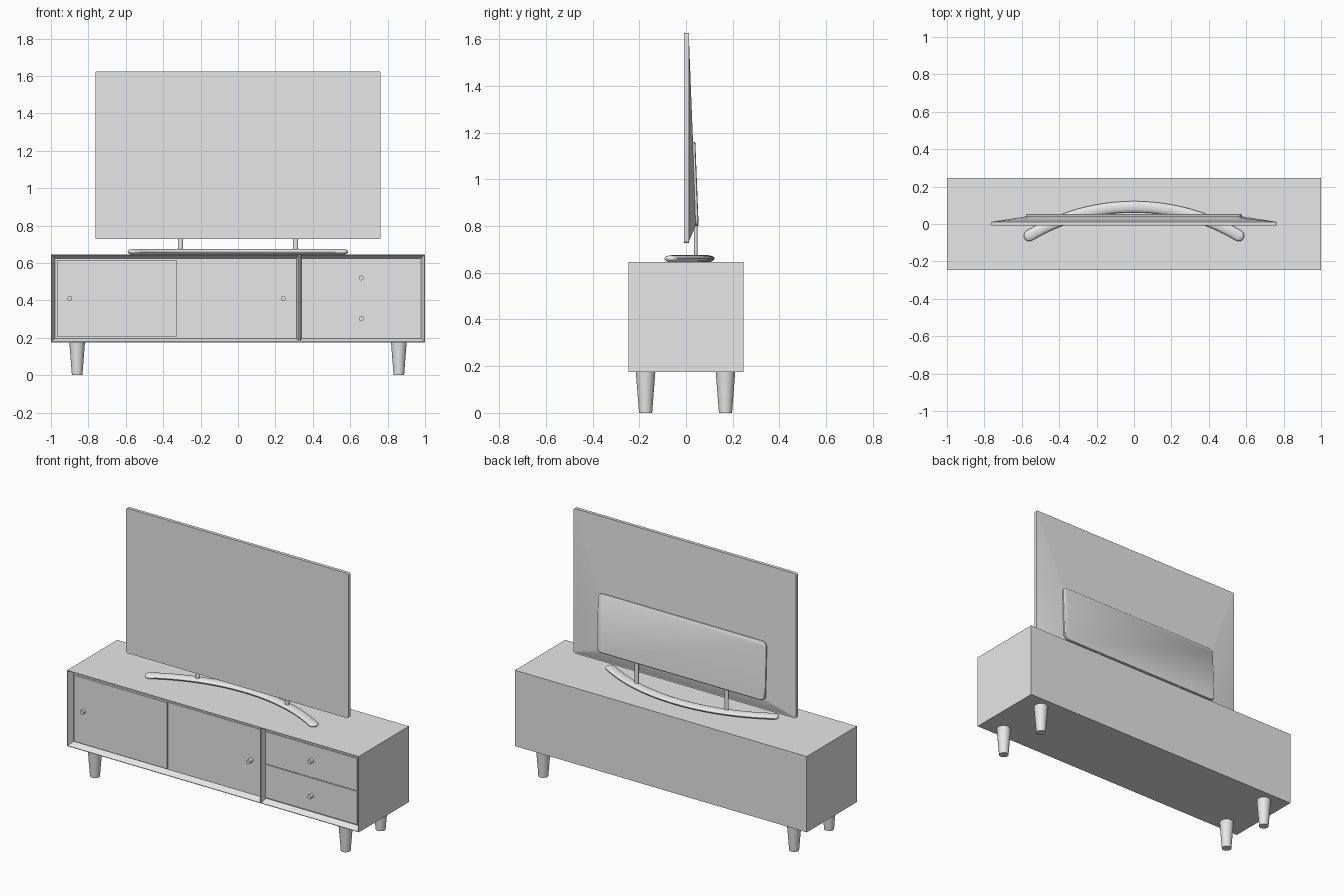
import bpy, bmesh, math
from mathutils import Matrix, Vector

cube = bpy.data.objects.get("Cube")
if cube:
    bpy.data.objects.remove(cube, do_unlink=True)

grey = bpy.data.materials.new("light_grey")
grey.use_nodes = True
grey.diffuse_color = (0.8, 0.8, 0.8, 1)
grey.node_tree.nodes["Principled BSDF"].inputs["Base Color"].default_value = (0.8, 0.8, 0.8, 1)


def finish(name, bm, smooth=False):
    bmesh.ops.recalc_face_normals(bm, faces=bm.faces)
    mesh = bpy.data.meshes.new(name)
    bm.to_mesh(mesh)
    bm.free()
    mesh.materials.append(grey)
    obj = bpy.data.objects.new(name, mesh)
    bpy.context.collection.objects.link(obj)
    if smooth:
        bpy.ops.object.select_all(action='DESELECT')
        obj.select_set(True)
        bpy.context.view_layer.objects.active = obj
        bpy.ops.object.shade_smooth_by_angle(angle=math.radians(35))
    return obj


def box_mesh(x0, x1, y0, y1, z0, z1):
    bm = bmesh.new()
    size = Matrix.Diagonal((x1 - x0, y1 - y0, z1 - z0, 1))
    centre = Matrix.Translation(((x0 + x1) / 2, (y0 + y1) / 2, (z0 + z1) / 2))
    bmesh.ops.create_cube(bm, size=1, matrix=centre @ size)
    return bm


def cylinder(name, place, r_start, r_end, length, turn=Matrix(), flat=1):
    bm = bmesh.new()
    bmesh.ops.create_cone(bm, cap_ends=True, segments=32, radius1=r_start, radius2=r_end,
                          depth=length, matrix=Matrix.Translation(place) @ turn
                          @ Matrix.Diagonal((1, flat, 1, 1)))
    return finish(name, bm, True)


def loft(name, rings, smooth=True):
    bm = bmesh.new()
    loops = [[bm.verts.new(p) for p in ring] for ring in rings]
    n = len(loops[0])
    for a, b in zip(loops, loops[1:]):
        for i in range(n):
            bm.faces.new((a[i], a[(i + 1) % n], b[(i + 1) % n], b[i]))
    bm.faces.new(loops[0])
    bm.faces.new(loops[-1])
    return finish(name, bm, smooth)


def rounded_rect(half_w, z0, z1, r, y_bottom, y_top, steps=6):
    """Rounded rectangle in xz whose y leans from y_bottom to y_top."""
    ring = []
    corners = ((1, z1), (-1, z1), (-1, z0), (1, z0))
    for k, (side, z) in enumerate(corners):
        cx = side * (half_w - r)
        cz = z - r if z == z1 else z + r
        for s in range(steps + 1):
            a = (k + s / steps) * math.pi / 2
            pz = cz + r * math.sin(a)
            lean = (pz - z0) / (z1 - z0)
            ring.append((cx + r * math.cos(a), y_bottom + (y_top - y_bottom) * lean, pz))
    return ring


# Cabinet body with two flared openings in the front
FRONT, BOTTOM, TOP, SPLIT = -0.246, 0.176, 0.646, 0.327
bm = box_mesh(-1, 1, FRONT, 0.246, BOTTOM, TOP)
bmesh.ops.bisect_plane(bm, geom=bm.verts[:] + bm.edges[:] + bm.faces[:],
                       plane_co=(SPLIT, 0, 0), plane_no=(1, 0, 0))
bm.normal_update()
fronts = [f for f in bm.faces if f.normal.y < -0.9]
bmesh.ops.inset_individual(bm, faces=fronts, thickness=0.005)
bmesh.ops.inset_individual(bm, faces=fronts, thickness=0.025, depth=-0.035)
for f in fronts:
    for v in f.verts:
        if abs(v.co.x - SPLIT) < 0.05:
            v.co.x = SPLIT + math.copysign(0.013, v.co.x - SPLIT)
finish("cabinet_body", bm)

# Sliding doors and drawers set inside the openings
panels = {
    "left_side_door": (-0.968, -0.33, -0.224, 0.205, 0.615),
    "middle_door": (-0.335, 0.313, -0.215, 0.205, 0.615),
    "upper_drawer": (0.341, 0.969, -0.219, 0.415, 0.615),
    "lower_drawer": (0.341, 0.969, -0.219, 0.205, 0.411),
}
for name, (x0, x1, y, z0, z1) in panels.items():
    finish(name, box_mesh(x0, x1, y, -0.2, z0, z1))

# Round knobs
facing = Matrix.Rotation(math.pi / 2, 4, 'X')
for i, (x, z) in enumerate(((-0.9, 0.41), (0.242, 0.41), (0.66, 0.52), (0.66, 0.303))):
    cylinder(f"knob_{i + 1}", (x, -0.228, z), 0.013, 0.013, 0.034, facing)

# Tapered legs
for side, sx in (("right", -1), ("left", 1)):
    for end, y in (("front", -0.173), ("back", 0.169)):
        cylinder(f"{end}_{side}_leg", (sx * 0.86, y, 0.089), 0.028, 0.042, 0.178)

# Screen slab and its sloping back shell
loft("screen_panel", [rounded_rect(0.763, 0.727, 1.625, 0.012, y, y) for y in (-0.008, 0.012)])
loft("screen_back_shell", [rounded_rect(0.757, 0.733, 1.619, 0.008, 0.012, 0.012),
                           rounded_rect(0.572, 0.802, 1.158, 0.02, 0.042, 0.03)])
loft("back_cover", [rounded_rect(0.577, 0.8, 1.16, 0.03, 0.034, 0.024),
                    rounded_rect(0.577, 0.8, 1.16, 0.03, 0.051, 0.037),
                    rounded_rect(0.573, 0.804, 1.156, 0.027, 0.054, 0.04)])

# Stand posts
for side, sx in (("right", -1), ("left", 1)):
    cylinder(f"stand_{side}_post", (sx * 0.308, 0.042, 0.735), 0.013, 0.013, 0.16, flat=0.62)

# Curved stand foot: flattened tube with rounded ends along an arc
HALF, RISE = 0.585, 0.17
radius = (HALF ** 2 + RISE ** 2) / (2 * RISE)
sweep = math.asin(HALF / radius)
cap = 0.03 / radius
angles = [sweep - cap * (1 - math.cos(k * math.pi / 16)) for k in range(1, 9)]
angles += [sweep - cap - (sweep - cap) * k / 16 for k in range(1, 17)]
angles = angles + [-a for a in reversed(angles[:-1])]
rings = []
for a in angles:
    gap = max(0, abs(a) - (sweep - cap)) / cap
    scale = math.sqrt(max(0.01, 1 - gap * gap))
    out = Vector((math.sin(a), math.cos(a), 0))
    centre = Vector((0, 0.092 - radius, 0.66))
    rings.append([centre + out * (radius + 0.03 * scale * math.cos(t))
                  + Vector((0, 0, 0.015 * scale * math.sin(t)))
                  for t in (k * math.tau / 20 for k in range(20))])
loft("stand_foot", rings)
